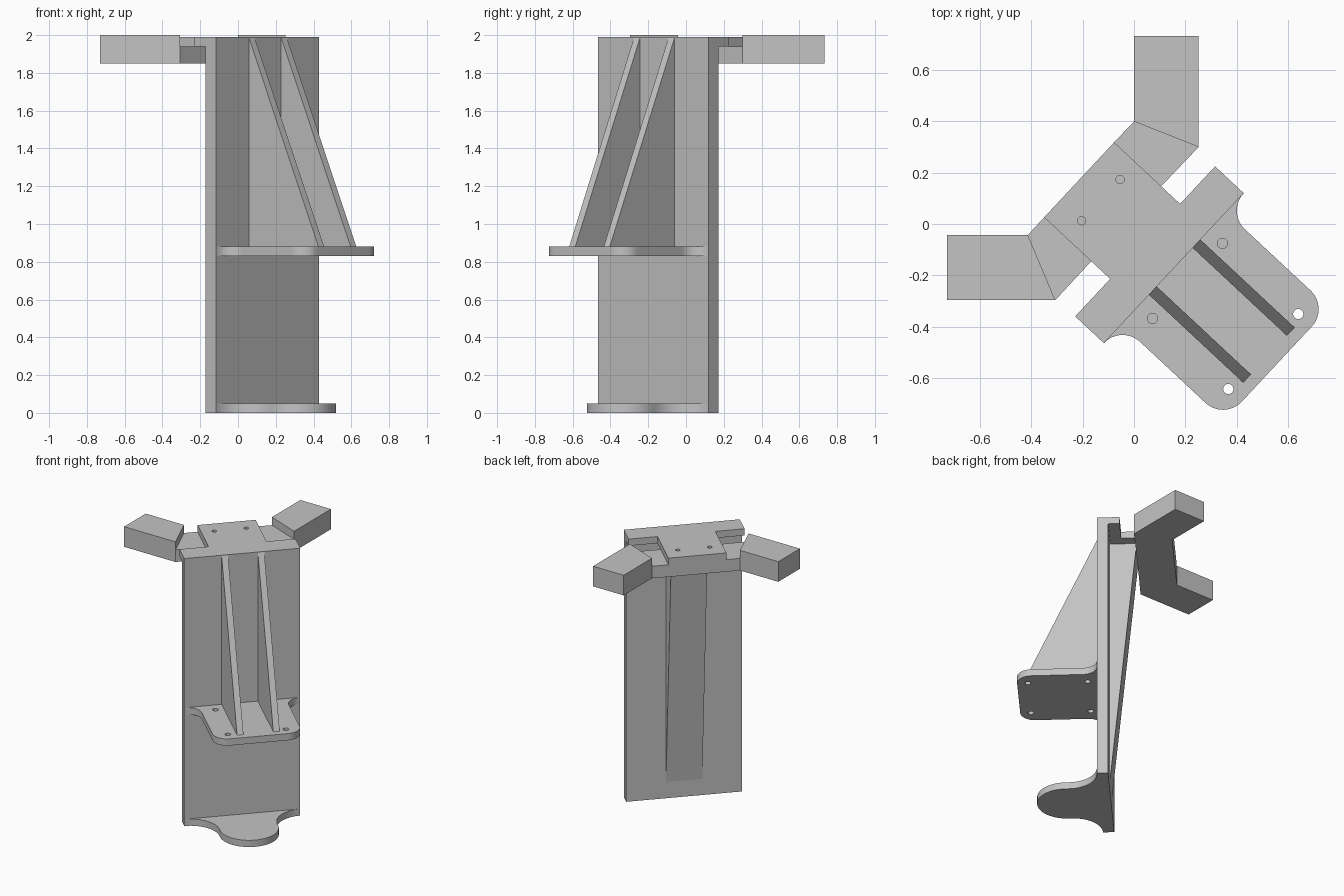
import bpy, bmesh
from math import radians, cos, sin, pi
from mathutils import Vector, Matrix

cube = bpy.data.objects.get("Cube")
if cube:
    bpy.data.objects.remove(cube, do_unlink=True)

grey = bpy.data.materials.new("plain_grey")
grey.use_nodes = True
grey.diffuse_color = (0.55, 0.55, 0.55, 1)
grey.node_tree.nodes["Principled BSDF"].inputs["Base Color"].default_value = (0.55, 0.55, 0.55, 1)

# Bracket axes: u runs across the plate, v points out of its front
TURN = Matrix.Rotation(radians(47), 3, "Z")
MID = -0.02                      # middle of the plate along u
FRONT, BACK, LIP = 0.231, 0.155, 0.078
BAR_FRONT, BAR_BACK = -0.023, -0.274


def place(u, v, z):
    return TURN @ Vector((u + MID, -v, z))


def extrude(name, points, step):
    """Solid made by sweeping a flat outline along a vector."""
    bm = bmesh.new()
    face = bm.faces.new([bm.verts.new(p) for p in points])
    swept = bmesh.ops.extrude_face_region(bm, geom=[face])["geom"]
    moved = [g for g in swept if isinstance(g, bmesh.types.BMVert)]
    bmesh.ops.translate(bm, verts=moved, vec=step)
    bmesh.ops.recalc_face_normals(bm, faces=bm.faces)
    mesh = bpy.data.meshes.new(name)
    bm.to_mesh(mesh)
    bm.free()
    obj = bpy.data.objects.new(name, mesh)
    bpy.context.collection.objects.link(obj)
    mesh.materials.append(grey)
    return obj


def slab(name, outline, z0, z1):
    return extrude(name, [place(u, v, z0) for u, v in outline], Vector((0, 0, z1 - z0)))


def web(name, profile, u0, u1):
    """Upright web: a (v, z) profile swept along u."""
    return extrude(name, [place(u0, v, z) for v, z in profile], place(u1, 0, 0) - place(u0, 0, 0))


def arc(cu, cv, r, a0, a1, n=14):
    angles = [radians(a0 + (a1 - a0) * i / n) for i in range(n + 1)]
    return [(cu + r * cos(a), cv + r * sin(a)) for a in angles]


def mirrored(half):
    """Close a half outline by reflecting it across u = 0."""
    full = half + [(-u, v) for u, v in reversed(half)]
    return [p for i, p in enumerate(full)
            if abs(p[0] - full[i - 1][0]) + abs(p[1] - full[i - 1][1]) > 1e-4]


def smooth(obj):
    bpy.ops.object.select_all(action="DESELECT")
    obj.select_set(True)
    bpy.context.view_layer.objects.active = obj
    bpy.ops.object.shade_smooth_by_angle(angle=radians(30))


def drill(obj, centres, r, z0, z1):
    for i, (u, v) in enumerate(centres):
        cutter = slab(f"{obj.name}_hole_cutter_{i + 1}", arc(u, v, r, 0, 345, 23), z0, z1)
        cutter.hide_render = True
        cutter.hide_set(True)
        cutter.display_type = "WIRE"
        cut = obj.modifiers.new("hole", "BOOLEAN")
        cut.operation = "DIFFERENCE"
        cut.solver = "EXACT"
        cut.object = cutter


def box(u, v0, v1):
    return [(-u, v0), (u, v0), (u, v1), (-u, v1)]


# Back plate with the thicker head that hooks over behind it
slab("back_plate", box(0.4, BACK, FRONT), 0, 1.94)
head = slab("head", mirrored([(0.4, FRONT), (0.4, LIP), (0.2, LIP), (0.2, BAR_BACK)]), 1.94, 1.99)
bar = slab("cross_bar", box(0.2, BAR_BACK, BAR_FRONT), 1.85, 1.94)
pins = [(-0.11, -0.158), (0.11, -0.158)]
drill(head, pins, 0.016, 1.9, 2.05)
drill(bar, pins, 0.016, 1.89, 2.05)

# Tapered spine behind the plate
web("rear_spine", [(BACK, 0.12), (BACK, 1.94), (BAR_FRONT, 1.94)], -0.125, 0.125)

# Shelf with flared root, rounded corners and four screw holes
shelf = slab("shelf", mirrored(arc(0.4, FRONT + 0.1, 0.1, 270, 180)
                               + arc(0.2, 0.68, 0.1, 0, 90)), 0.83, 0.88)
smooth(shelf)
drill(shelf, [(u, v) for u in (-0.2, 0.2) for v in (0.304, 0.708)], 0.02, 0.8, 0.92)

# Foot with flared root and half-round end
foot = slab("foot", mirrored(arc(0.4, FRONT + 0.2, 0.2, 270, 180)
                             + arc(0, 0.455, 0.2, 0, 90)), 0, 0.05)
smooth(foot)

# Two triangular ribs above the shelf
for side, u in (("right", -0.12), ("left", 0.13)):
    web(f"{side}_rib", [(FRONT, 0.88), (0.733, 0.88), (FRONT, 1.985)], u - 0.022, u + 0.022)

# Arms: a low elbow on each end of the bar, then a taller straight block
ARMS = {
    "left": [(0.0, 0.4), (0.252, 0.3), (0.252, 0.733), (0.0, 0.733)],
    "right": [(-0.414, -0.043), (-0.307, -0.297), (-0.73, -0.297), (-0.73, -0.043)],
}
for side, corners in ARMS.items():
    s = 1 if side == "left" else -1
    extrude(f"{side}_arm", [Vector((x, y, 1.85)) for x, y in corners], Vector((0, 0, 0.15)))
    elbow = [place(0.2 * s, BAR_BACK, 1.85), place(0.2 * s, BAR_FRONT, 1.85)]
    elbow += [Vector((x, y, 1.85)) for x, y in (corners[1], corners[0])]
    extrude(f"{side}_elbow", elbow, Vector((0, 0, 0.09)))
